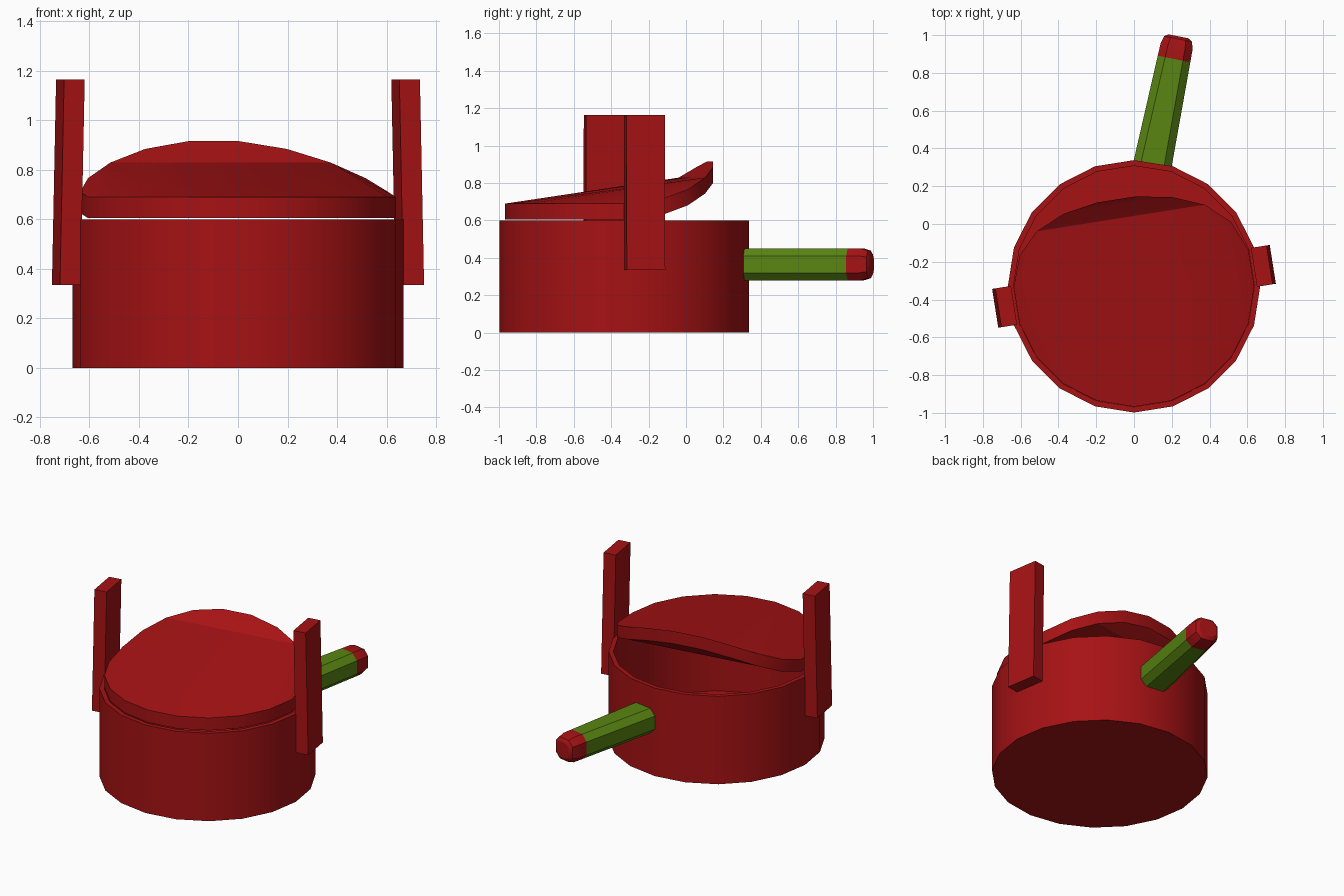
import bpy, math
from math import sin, cos, radians
from mathutils import Vector

if "Cube" in bpy.data.objects:
    bpy.data.objects.remove(bpy.data.objects["Cube"])

CY, N = -0.33, 20            # pot centre in y, number of sides


def material(name, color):
    m = bpy.data.materials.new(name)
    m.diffuse_color = color
    m.use_nodes = True
    m.node_tree.nodes["Principled BSDF"].inputs["Base Color"].default_value = m.diffuse_color
    return m


RED = material("red_enamel", (0.38, 0.006, 0.007, 1))
GREEN = material("green_grip", (0.10, 0.235, 0.006, 1))


def make(name, verts, faces, mat):
    me = bpy.data.meshes.new(name)
    me.from_pydata([tuple(v) for v in verts], [], faces)
    me.materials.append(mat)
    ob = bpy.data.objects.new(name, me)
    bpy.context.collection.objects.link(ob)
    bpy.ops.object.select_all(action='DESELECT')
    ob.select_set(True)
    bpy.context.view_layer.objects.active = ob
    bpy.ops.object.mode_set(mode='EDIT')
    bpy.ops.mesh.select_all(action='SELECT')
    bpy.ops.mesh.normals_make_consistent(inside=False)
    bpy.ops.object.mode_set(mode='OBJECT')
    bpy.ops.object.shade_smooth_by_angle(angle=radians(30))
    return ob


def loft(name, rings, mat):
    """Skin a list of equal-length rings and cap both ends."""
    n = len(rings[0])
    verts = [v for r in rings for v in r]
    faces = [(k * n + i, k * n + (i + 1) % n, (k + 1) * n + (i + 1) % n, (k + 1) * n + i)
             for k in range(len(rings) - 1) for i in range(n)]
    faces += [tuple(range(n)), tuple(range(len(verts) - n, len(verts)))]
    return make(name, verts, faces, mat)


def circle(r, z):
    return [(r * cos(2 * math.pi * i / N), CY + r * sin(2 * math.pi * i / N), z) for i in range(N)]


# Hollow pot
loft("pot_body", [circle(0.668, 0), circle(0.668, 0.6), circle(0.638, 0.6), circle(0.638, 0.03)], RED)


# Lid, its back half curled upwards along an axis turned 9 degrees
def lid_ring(z):
    ring = []
    for x, y, _ in circle(0.637, 0):
        v = max(0, -x * sin(radians(9)) + (y - CY) * cos(radians(9)))
        ring.append((x, y - 0.41 * v * v, z + 0.18 * v + 0.285 * v * v))
    return ring


surface = [(5, 6, 7, 4), (4, 7, 8, 3), (3, 8, 15, 16)]
surface += [(8, i, i + 1) for i in range(9, 15)]
surface += [(3, i % N, (i + 1) % N) for i in range(16, 22)]
faces = [tuple(reversed(f)) for f in surface]
faces += [tuple(i + N for i in f) for f in surface]
faces += [(i, (i + 1) % N, (i + 1) % N + N, i + N) for i in range(N)]
make("lid", lid_ring(0.605) + lid_ring(0.69), faces, RED)


# Two upright lugs, each standing on one side panel and leaning inwards
for name, a in (("right_lug", 9), ("left_lug", 189)):
    out = Vector((cos(radians(a)), sin(radians(a)), 0))
    side = Vector((-out.y, out.x, 0))
    rings = []
    for z, lean in ((0.335, 0), (1.165, -0.017)):
        base = Vector((0, CY, z)) + out * (0.66 + lean)
        rings.append([base + out * o + side * s
                      for o, s in ((0, -0.104), (0.084, -0.104), (0.084, 0.104), (0, 0.104))])
    loft(name, rings, RED)


# Chamfered long handle with a rounded red tip
axis = Vector((0.2, 0.98, 0)).normalized()
across = Vector((axis.y, -axis.x, 0))


def grip_ring(t, w, h, c):
    p = Vector((0.1, 0.325, 0.365)) + axis * t
    outline = [(w, -h + c), (w, h - c), (w - c, h), (-w + c, h),
               (-w, h - c), (-w, -h + c), (-w + c, -h), (w - c, -h)]
    return [p + across * a + Vector((0, 0, b)) for a, b in outline]


loft("long_handle", [grip_ring(-0.02, 0.102, 0.085, 0.04), grip_ring(0.56, 0.088, 0.085, 0.04)], GREEN)
loft("handle_tip", [grip_ring(0.56, 0.088, 0.085, 0.04), grip_ring(0.63, 0.086, 0.085, 0.04),
                    grip_ring(0.668, 0.075, 0.074, 0.035), grip_ring(0.682, 0.055, 0.052, 0.022)], RED)
